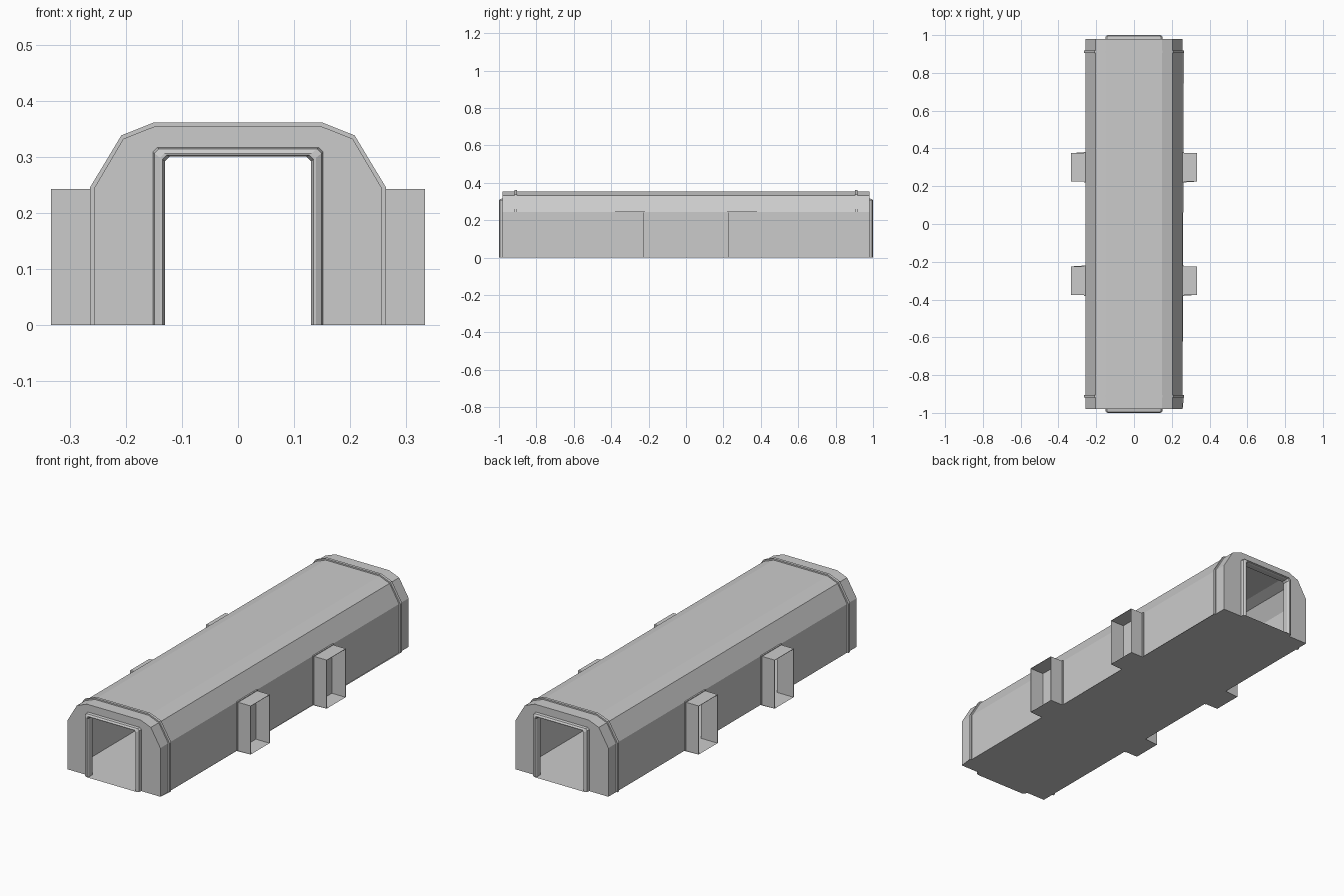
import bpy, bmesh

if "Cube" in bpy.data.objects:
    bpy.data.objects.remove(bpy.data.objects["Cube"])


def arch(w, side_z, sx, sz, tx, top):
    """Symmetric arch outline, listed left foot to right foot."""
    half = [(w, 0), (w, side_z), (sx, sz), (tx, top)]
    return [(-a, z) for a, z in half] + half[::-1]


def hull(off):
    """Outer octagonal corridor outline, moved inwards by off."""
    return arch(0.264 - off, 0.245 - off * 0.3, 0.208 - off * 0.5,
                0.338 - off * 0.85, 0.15 - off * 0.2, 0.361 - off)


def portal(w, top):
    """End opening outline with small clipped corners."""
    return arch(w, top * 0.6, w, top - 0.008, w - 0.008, top)


def loft(name, sections, place):
    """Closed ring of arch sections; place(a, z, d) gives the 3D point."""
    bm = bmesh.new()
    rows = [[bm.verts.new(place(a, z, d)) for a, z in prof] for d, prof in sections]
    for r, s in zip(rows, rows[1:] + rows[:1]):
        for i in range(len(r) - 1):
            bm.faces.new((r[i], r[i + 1], s[i + 1], s[i]))
    feet = [bm.faces.new([r[k] for r in rows]) for k in (0, -1)]
    bmesh.ops.triangulate(bm, faces=feet)
    bmesh.ops.recalc_face_normals(bm, faces=bm.faces)
    return finish(name, bm)


def finish(name, bm):
    me = bpy.data.meshes.new(name)
    bm.to_mesh(me)
    bm.free()
    ob = bpy.data.objects.new(name, me)
    bpy.context.collection.objects.link(ob)
    return ob


def sheet(name, x0, x1, y0, y1):
    bm = bmesh.new()
    bm.faces.new([bm.verts.new(p) for p in
                  ((x0, y0, 0), (x0, y1, 0), (x1, y1, 0), (x1, y0, 0))])
    return finish(name, bm)


# corridor shell: outer skin with end ribs, stepped end rims, inner skin
BODY, RIB, INNER = hull(0.007), hull(0), hull(0.023)
half = [
    (0.904, BODY), (0.904, RIB), (0.918, RIB), (0.918, BODY), (0.98, BODY),
    (0.98, portal(0.152, 0.316)), (0.994, portal(0.149, 0.314)),
    (1.0, portal(0.139, 0.306)), (1.0, portal(0.135, 0.303)),
    (0.99, portal(0.13, 0.3)), (0.962, portal(0.13, 0.3)), (0.962, INNER),
]
sections = half + [(-d, p) for d, p in half[::-1]]
shell = loft("corridor_shell", sections, lambda a, z, d: (a, d, z))

# side doorways cut through both walls
for y in (-0.3, 0.3):
    bpy.ops.mesh.primitive_cube_add(size=1, location=(0, y, 0.071))
    cutter = bpy.context.object
    cutter.name = "doorway_cutter"
    cutter.scale = (1, 0.15, 0.342)
    cutter.hide_render = True
    mod = shell.modifiers.new("doorway", 'BOOLEAN')
    mod.operation, mod.solver, mod.object = 'DIFFERENCE', 'EXACT', cutter
    bpy.context.view_layer.objects.active = shell
    bpy.ops.object.modifier_apply(modifier=mod.name)
    bpy.data.objects.remove(cutter)


def door(h, top):
    return [(-h, 0), (-h, top), (h, top), (h, 0)]


# projecting door sleeves with a thin flange against the wall
for s in (-1, 1):
    for y in (-0.3, 0.3):
        loft("door_sleeve",
             [(0.242, door(0.0752, 0.2425)), (0.257, door(0.0752, 0.2425)),
              (0.257, door(0.08, 0.246)), (0.264, door(0.08, 0.246)),
              (0.264, door(0.0752, 0.2425)), (0.333, door(0.0752, 0.2425)),
              (0.333, door(0.0735, 0.2405)), (0.242, door(0.0735, 0.2405))],
             lambda a, z, d: (s * d, y + a, z))
        sheet("door_threshold", *sorted((s * 0.257, s * 0.333)), y - 0.075, y + 0.075)

# floor, with tongues reaching into the end rims
sheet("floor", -0.257, 0.257, -0.98, 0.98)
for s in (-1, 1):
    sheet("end_threshold", -0.139, 0.139, *sorted((s * 0.98, s * 1.0)))
